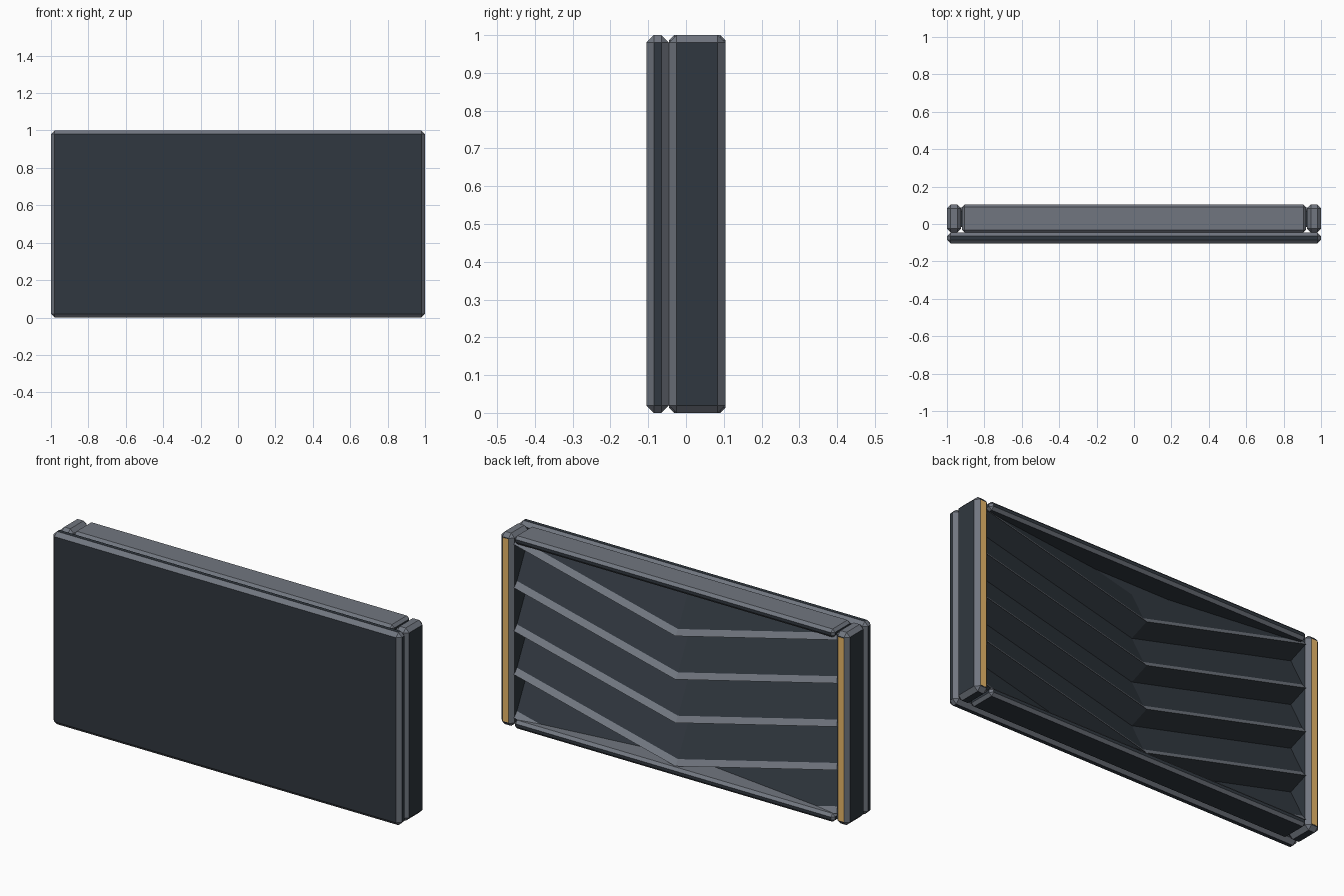
import bpy, bmesh
from mathutils import Vector

if "Cube" in bpy.data.objects:
    bpy.data.objects.remove(bpy.data.objects["Cube"])


def make_mat(name, rgb):
    m = bpy.data.materials.new(name)
    m.diffuse_color = (*rgb, 1)
    m.use_nodes = True
    m.node_tree.nodes["Principled BSDF"].inputs["Base Color"].default_value = m.diffuse_color
    return m


DARK = make_mat("dark slate", (0.030, 0.039, 0.050))
LIGHT = make_mat("light steel", (0.165, 0.182, 0.215))
GOLD = make_mat("gold trim", (0.80, 0.47, 0.14))


def finish(bm, name):
    me = bpy.data.meshes.new(name)
    bm.to_mesh(me)
    bm.free()
    for m in (DARK, LIGHT, GOLD):
        me.materials.append(m)
    ob = bpy.data.objects.new(name, me)
    bpy.context.collection.objects.link(ob)
    return ob


def chamfered_box(name, lo, hi, offset, flat_rule):
    """Box with chamfered edges; chamfers are light, flats follow flat_rule(normal)."""
    bm = bmesh.new()
    bmesh.ops.create_cube(bm, size=1)
    lo, hi = Vector(lo), Vector(hi)
    for v in bm.verts:
        v.co = Vector([(lo[i] + hi[i]) / 2 + v.co[i] * (hi[i] - lo[i]) for i in range(3)])
    if offset:
        bmesh.ops.bevel(bm, geom=bm.edges[:], offset=offset, segments=1,
                        affect='EDGES', profile=0.5)
    bm.normal_update()
    for f in bm.faces:
        flat = max(abs(c) for c in f.normal) > 0.99
        f.material_index = flat_rule(f.normal) if flat else 1
    return finish(bm, name)


def top_light(n):
    return 1 if n.z > 0.9 else 0


# front slab
chamfered_box("front_slab", (-1, -0.105, 0), (1, -0.045, 1), 0.02, lambda n: 0)

# side posts with gold strip on the back
for name, x0, x1 in (("left", -1, -0.925), ("right", 0.925, 1)):
    chamfered_box(name + "_post", (x0, -0.045, 0), (x1, 0.104, 1), 0.02, top_light)
    chamfered_box(name + "_gold_strip", (x0 + 0.02, 0.1, 0.024),
                  (x1 - 0.02, 0.105, 0.976), 0, lambda n: 2)

# top and bottom rails
for name, z0, z1 in (("bottom_rail", 0, 0.043), ("top_rail", 0.957, 1)):
    chamfered_box(name, (-0.919, -0.045, z0), (0.919, 0.105, z1), 0.014, top_light)

# chevron louvre panel: saw-tooth profile (y, z, material of the face below)
STEP, RISE, HALF = 0.225, 0.228, 0.928
profile = [(-0.015, 1.3, 0)]
for k in range(6):
    ridge = 0.72 - k * STEP
    profile += [(-0.015, ridge + STEP - 0.04, 0),
                (0.065, ridge + 0.028, 1),
                (0.088, ridge, 0)]
bm = bmesh.new()
columns = []
for x, lift in ((-HALF, RISE), (0, 0), (HALF, RISE)):
    columns.append([bm.verts.new((x, y, z + lift)) for y, z, _ in profile])
for a, b in zip(columns, columns[1:]):
    for i in range(len(profile) - 1):
        f = bm.faces.new((a[i], a[i + 1], b[i + 1], b[i]))
        f.material_index = profile[i][2]
for z, side in ((0.03, -1), (0.97, 1)):
    bmesh.ops.bisect_plane(bm, geom=bm.verts[:] + bm.edges[:] + bm.faces[:],
                           plane_co=(0, 0, z), plane_no=(0, 0, side), clear_outer=True)
bm.normal_update()
for f in bm.faces:
    if f.normal.y < 0:
        f.normal_flip()
finish(bm, "chevron_panel")
